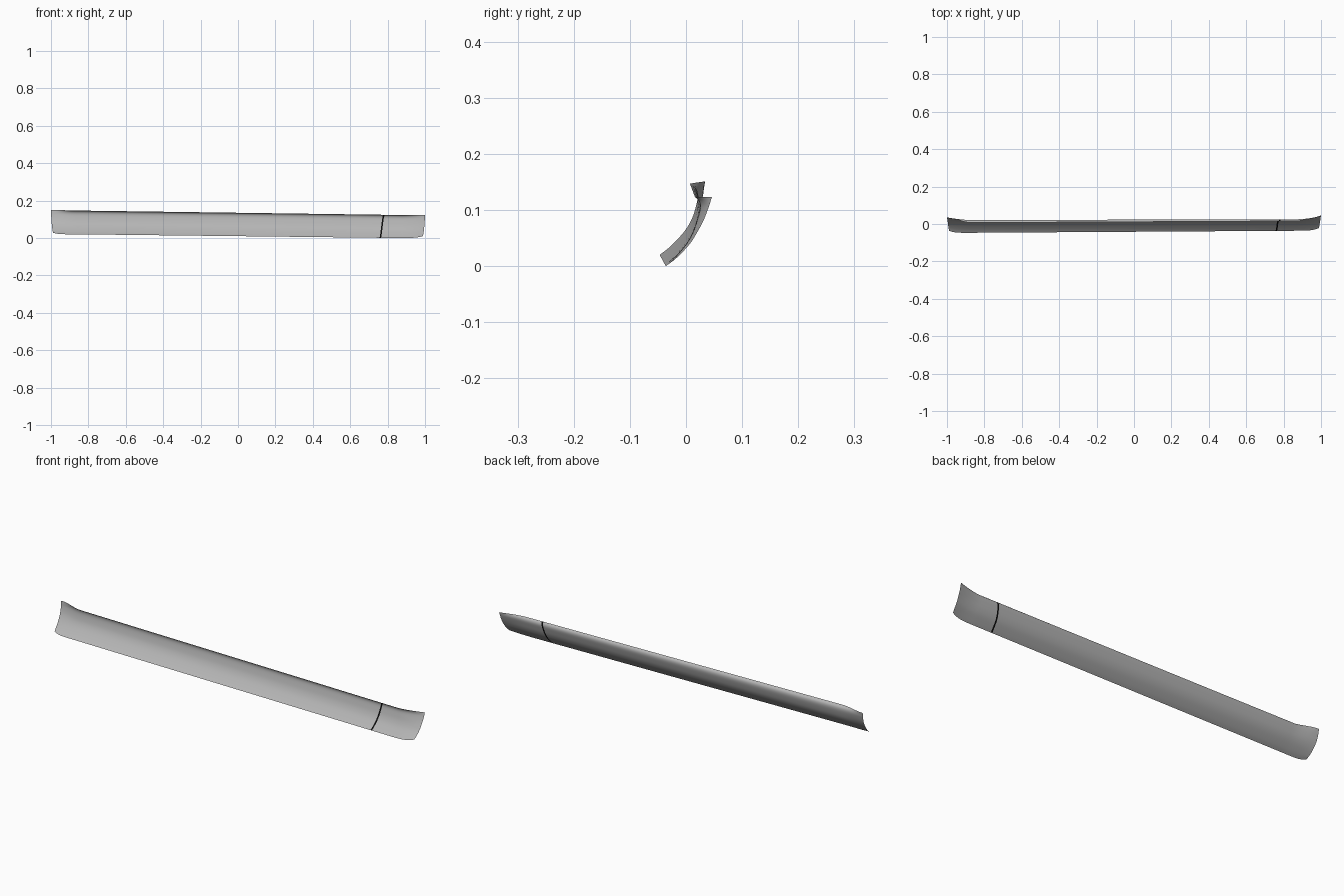
import bpy
from mathutils import Vector

if "Cube" in bpy.data.objects:
    bpy.data.objects.remove(bpy.data.objects["Cube"])

# Cross-sections (y, z), bottom edge to top edge
LEFT_END = [(-.036, .028), (-.022, .038), (-.004, .056), (.012, .078), (.023, .100), (.030, .125), (.032, .138), (.034, .151)]
LEFT_MID = [(-.047, .020), (-.029, .034), (-.006, .058), (.008, .079), (.016, .100), (.021, .124), (.018, .139), (.007, .147)]
RIGHT_MID = [(-.036, .000), (-.022, .014), (-.001, .038), (.012, .061), (.020, .084), (.025, .104), (.023, .116), (.016, .123)]
RIGHT_END = [(-.022, .010), (-.010, .021), (.008, .041), (.021, .062), (.032, .083), (.040, .104), (.043, .113), (.046, .123)]
FLARE = 0.87      # where the end flares begin
ROWS = 28


def profile_point(pts, t):
    """Catmull-Rom point along a section, t from 0 to 1."""
    p = [Vector(q) for q in pts]
    p = [2 * p[0] - p[1]] + p + [2 * p[-1] - p[-2]]
    s = t * (len(pts) - 1)
    i = min(int(s), len(pts) - 2)
    f = s - i
    a, b, c, d = p[i:i + 4]
    return 0.5 * (2 * b + (c - a) * f + (2 * a - 5 * b + 4 * c - d) * f ** 2
                  + (3 * b - a - 3 * c + d) * f ** 3)


def surface(x, t):
    """Point on the sill: straight middle blending into flared ends."""
    m = max(0, min(1, (x + FLARE) / (2 * FLARE)))
    q = profile_point(LEFT_MID, t).lerp(profile_point(RIGHT_MID, t), m)
    e = max(0, (abs(x) - FLARE) / (1 - FLARE))
    low = (1 - t) ** 2
    # the lower edge stays straight longer, then rounds up at the corner
    if x < 0:
        w = (e * e * (3 - 2 * e)) * (1 - low) + e ** 5 * low
        q = q.lerp(profile_point(LEFT_END, t), w)
    else:
        w = e ** (1.5 + 2.0 * low)
        q = q.lerp(profile_point(RIGHT_END, t), w)
    return (x * (1 - 0.012 * e * low), q.x, q.y)


def material(name, value):
    mat = bpy.data.materials.new(name)
    mat.diffuse_color = (value, value, value, 1)
    mat.use_nodes = True
    mat.node_tree.nodes["Principled BSDF"].inputs["Base Color"].default_value = mat.diffuse_color
    return mat


def panel(name, start, end, cols, mat):
    """Grid between two slanted limits start(t) and end(t)."""
    verts, faces = [], []
    for i in range(cols + 1):
        for j in range(ROWS + 1):
            t = j / ROWS
            verts.append(surface(start(t) + (end(t) - start(t)) * i / cols, t))
    n = ROWS + 1
    for i in range(cols):
        for j in range(ROWS):
            a = i * n + j
            faces.append((a, a + 1, a + n + 1, a + n))
    me = bpy.data.meshes.new(name)
    me.from_pydata(verts, [], faces)
    me.shade_smooth()
    me.materials.append(mat)
    ob = bpy.data.objects.new(name, me)
    bpy.context.collection.objects.link(ob)


# Slanted joint between the long sill and the short end piece
def seam_a(t):
    return 0.757 + 0.02 * t


def seam_b(t):
    return seam_a(t) + 0.008


grey = material("panel_grey", 0.46)
black = material("seam_black", 0.003)
panel("long_sill_panel", lambda t: -1, seam_a, 150, grey)
panel("end_sill_panel", seam_b, lambda t: 1, 40, grey)
panel("panel_seam", seam_a, seam_b, 1, black)
